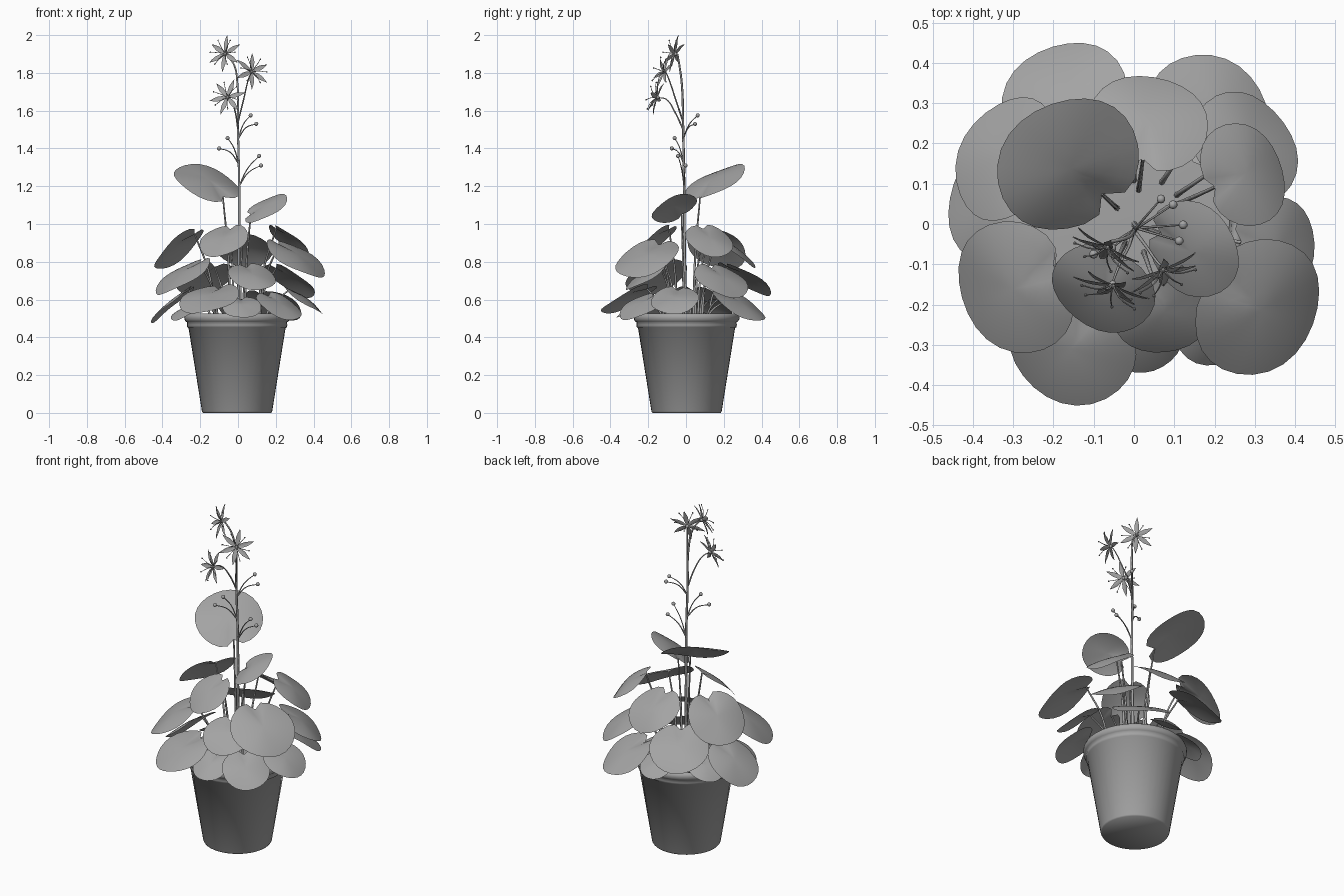
import bpy, bmesh, math, random
from mathutils import Vector as V

if "Cube" in bpy.data.objects:
    bpy.data.objects.remove(bpy.data.objects["Cube"])

random.seed(4)
GREY = bpy.data.materials.new("dark_grey")
GREY.diffuse_color = (0.37, 0.37, 0.37, 1)
GREY.use_nodes = True
GREY.node_tree.nodes["Principled BSDF"].inputs["Base Color"].default_value = GREY.diffuse_color


def add_object(name, bm, angle=40):
    mesh = bpy.data.meshes.new(name)
    bm.to_mesh(mesh)
    bm.free()
    mesh.materials.append(GREY)
    ob = bpy.data.objects.new(name, mesh)
    bpy.context.collection.objects.link(ob)
    for o in bpy.context.selected_objects:
        o.select_set(False)
    bpy.context.view_layer.objects.active = ob
    ob.select_set(True)
    bpy.ops.object.shade_smooth_by_angle(angle=math.radians(angle))
    return ob


def lathe(name, profile, centre, n=40):
    bm = bmesh.new()
    rings = []
    for r, z in profile:
        if r == 0:
            rings.append([bm.verts.new((centre[0], centre[1], z))] * n)
        else:
            rings.append([bm.verts.new((centre[0] + r * math.cos(2 * math.pi * i / n),
                                        centre[1] + r * math.sin(2 * math.pi * i / n), z))
                          for i in range(n)])
    for a, b in zip(rings, rings[1:]):
        for i in range(n):
            j = (i + 1) % n
            bm.faces.new(dict.fromkeys((a[i], a[j], b[j], b[i])))
    bmesh.ops.recalc_face_normals(bm, faces=bm.faces)
    return add_object(name, bm, 100)


def tubes(name, paths, thick):
    """Smooth stems through lists of points, all in one curve object."""
    cu = bpy.data.curves.new(name, 'CURVE')
    cu.dimensions = '3D'
    cu.bevel_depth = thick
    cu.bevel_resolution = 1
    cu.resolution_u = 6
    cu.use_fill_caps = True
    cu.materials.append(GREY)
    for pts in paths:
        sp = cu.splines.new('BEZIER')
        sp.bezier_points.add(len(pts) - 1)
        for i, (bp, p) in enumerate(zip(sp.bezier_points, pts)):
            bp.co = p
            bp.handle_left_type = bp.handle_right_type = 'AUTO'
            bp.radius = 1.2 - 0.5 * i / (len(pts) - 1)
    ob = bpy.data.objects.new(name, cu)
    bpy.context.collection.objects.link(ob)
    return ob


def leaf(name, c, R, g):
    """Round leaf with a notch towards the plant axis; g is its slope. Returns the stem joint."""
    c = V(c)
    n = V((-g[0], -g[1], 1)).normalized()
    inward = V((-c.x, -c.y)).normalized()
    u = V((inward.x, inward.y, g[0] * inward.x + g[1] * inward.y)).normalized()
    v = n.cross(u)
    phase, seg = random.uniform(0, 6.28), 26

    def point(rho, t):
        a = (t + math.pi) % (2 * math.pi) - math.pi
        f = 1 - 0.27 * max(0, 1 - abs(a) / 0.28)
        x, y = rho * f * math.cos(t) * R, rho * f * math.sin(t) * R
        h = R * (0.06 - 0.13 * rho ** 2 + 0.04 * rho ** 2 * math.cos(3 * t + phase))
        h -= R * 0.05 * math.exp(-((x - 0.6 * R) ** 2 + y * y) / (0.1 * R * R))
        return c + u * x + v * y + n * h

    bm = bmesh.new()
    mid = bm.verts.new(point(0, 0))
    rings = [[bm.verts.new(point(rho, 2 * math.pi * i / seg)) for i in range(seg)]
             for rho in (0.25, 0.5, 0.75, 0.92, 1)]
    for i in range(seg):
        j = (i + 1) % seg
        bm.faces.new((mid, rings[0][i], rings[0][j]))
        for a, b in zip(rings, rings[1:]):
            bm.faces.new((a[i], b[i], b[j], a[j]))
    joint = point(1, 0)
    add_object(name, bm)
    return joint


# Pot with rolled rim, and soil
POT = (-0.005, 0.003)
lathe("pot", [(0, 0), (0.181, 0), (0.186, 0.008), (0.257, 0.45), (0.263, 0.453), (0.266, 0.465),
              (0.265, 0.48), (0.272, 0.484), (0.279, 0.495), (0.28, 0.508), (0.276, 0.52),
              (0.266, 0.527), (0.255, 0.525), (0.248, 0.515), (0.24, 0.46)], POT)
lathe("soil", [(0.243, 0.475), (0.15, 0.482), (0, 0.487)], POT)

# Leaves: x, y, z, radius, downward slope away from the plant
LEAVES = [
    (-0.078, -0.165, 0.92, 0.133, 0.85), (0.275, 0.125, 0.92, 0.132, 0.85),
    (-0.32, 0.165, 0.88, 0.163, 0.95), (-0.175, 0.315, 0.72, 0.162, 0.65),
    (0.035, 0.255, 0.87, 0.15, 0.75), (0.19, 0.285, 0.58, 0.157, 0.65),
    (0.28, 0.19, 0.71, 0.15, 0.75), (0.35, -0.06, 0.605, 0.128, 0.7),
    (0.312, -0.21, 0.83, 0.178, 0.7), (0.075, -0.215, 0.73, 0.13, 0.65),
    (0.02, -0.287, 0.567, 0.103, 0.7), (-0.155, -0.307, 0.615, 0.162, 0.55),
    (-0.298, -0.16, 0.735, 0.17, 0.7), (-0.352, 0.05, 0.585, 0.152, 0.85),
    (0.22, -0.238, 0.575, 0.13, 0.7), (-0.26, -0.14, 0.555, 0.11, 0.6),
    (0.0, 0.27, 0.56, 0.1, 0.6), (-0.24, 0.15, 0.56, 0.1, 0.6)]
specs = []
for x, y, z, r, s in LEAVES:
    d = math.hypot(x, y)
    specs.append(((x, y, z), r, (-s * x / d, -s * y / d)))
# two tall leaves that face inward
specs.append(((-0.16, 0.143, 1.228), 0.184, (-0.35, 0.52)))
specs.append(((0.143, -0.065, 1.09), 0.128, (0.56, 0.45)))

# Leaf stems rise almost upright and bend outwards near the top
petioles = []
for k, (c, r, g) in enumerate(specs):
    end = leaf(f"leaf_{k + 1:02d}", c, r, g)
    base = V((end.x * 0.52, end.y * 0.52, 0.475))
    mid = base.lerp(end, 0.55)
    mid.x, mid.y = end.x * 0.66, end.y * 0.66
    petioles.append([base, mid, end])
tubes("leaf_stems", petioles, 0.006)

# Flower stalk and its branches
tubes("flower_stalk", [[(0, 0, 0.47), (0.005, -0.008, 0.9), (0.006, -0.01, 1.2), (0, -0.015, 1.5),
                        (-0.003, -0.022, 1.74), (-0.02, -0.035, 1.84), (-0.06, -0.045, 1.9)]], 0.0065)
FLOWERS = [((-0.065, -0.055, 1.9), (-0.45, -0.8, 0.25)),
           ((0.07, -0.112, 1.805), (0.4, -0.85, 0.3)),
           ((-0.053, -0.15, 1.67), (-0.3, -0.85, 0.25))]
tubes("flower_branches", [
    [(0, -0.015, 1.54), (0.03, -0.055, 1.66), (0.055, -0.09, 1.765), (0.07, -0.107, 1.805)],
    [(0, -0.015, 1.5), (-0.015, -0.06, 1.595), (-0.038, -0.105, 1.66), (-0.053, -0.145, 1.67)]], 0.0038)

# Buds in three pairs
BUDS = [((0, -0.015, 1.45), (0.067, 0.062, 1.575), (0.097, 0.048, 1.53)),
        ((0.003, -0.013, 1.32), (-0.055, -0.06, 1.455), (-0.1, -0.075, 1.4)),
        ((0.005, -0.01, 1.2), (0.112, -0.042, 1.36), (0.122, -0.002, 1.31))]
twigs, bm = [], bmesh.new()
for start, *tips in BUDS:
    s = V(start)
    for t in tips:
        t = V(t)
        twigs.append([s, s.lerp(t, 0.45) + V((0, 0, 0.025)), t])
        geo = bmesh.ops.create_icosphere(bm, subdivisions=2, radius=0.011)
        bmesh.ops.translate(bm, vec=t, verts=geo['verts'])
add_object("buds", bm)
tubes("bud_stems", twigs, 0.003)

# Star flowers: six narrow petals and six long stamens with tips
for k, (c, n) in enumerate(FLOWERS):
    c, n = V(c), V(n).normalized()
    u = n.cross(V((0, 0, 1))).normalized()
    w = u.cross(n)
    petals, tips, stamens = bmesh.new(), bmesh.new(), []
    for i in range(6):
        a = math.pi / 6 + i * math.pi / 3 + 0.15 * k
        d, side = u * math.cos(a) + w * math.sin(a), w * math.cos(a) - u * math.sin(a)
        rows = []
        for s, wd, h in ((0.004, 0.004, 0), (0.03, 0.012, 0.005), (0.055, 0.013, 0.008),
                         (0.08, 0.007, 0.009), (0.1, 0.0005, 0.008)):
            rows.append([petals.verts.new(c + d * s + side * (wd * q) + n * (h + 0.003 * abs(q)))
                         for q in (-1, 0, 1)])
        for r0, r1 in zip(rows, rows[1:]):
            for q in (0, 1):
                petals.faces.new((r0[q], r1[q], r1[q + 1], r0[q + 1]))
        a += math.pi / 6
        d = u * math.cos(a) + w * math.sin(a)
        tip = c + d * 0.075 + n * 0.035
        stamens.append([c, c + d * 0.03 + n * 0.025, tip])
        geo = bmesh.ops.create_icosphere(tips, subdivisions=1, radius=0.0045)
        bmesh.ops.translate(tips, vec=tip, verts=geo['verts'])
    geo = bmesh.ops.create_icosphere(petals, subdivisions=2, radius=0.01)
    bmesh.ops.translate(petals, vec=c, verts=geo['verts'])
    add_object(f"flower_{k + 1}_petals", petals)
    add_object(f"flower_{k + 1}_stamen_tips", tips)
    tubes(f"flower_{k + 1}_stamens", stamens, 0.002)
